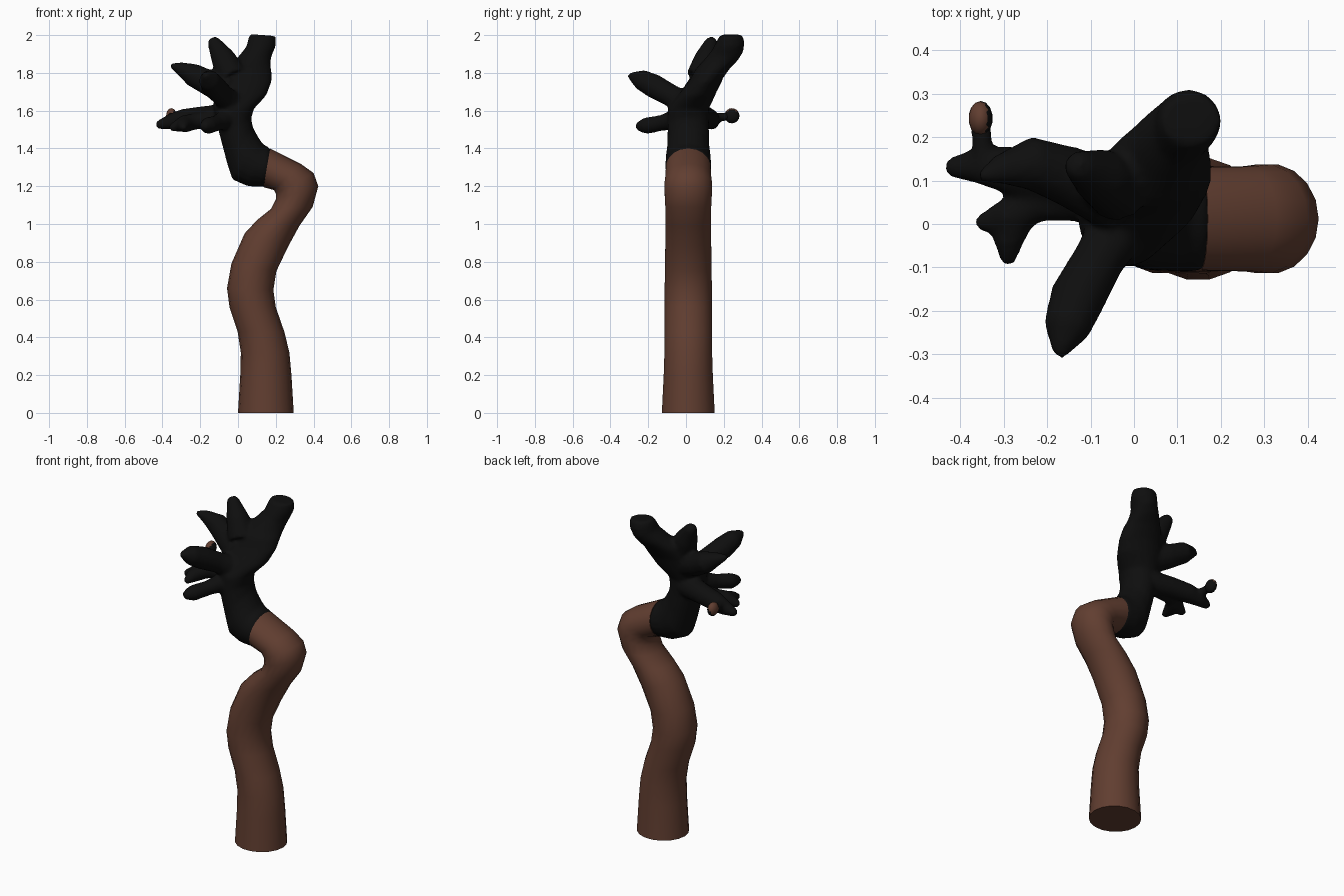
import bpy, bmesh, math
from mathutils import Vector

def material(name, col):
    m = bpy.data.materials.new(name)
    m.diffuse_color = (*col, 1)
    return m

BROWN = material("bark brown", (0.12, 0.048, 0.03))
BLACK = material("charred black", (0.0045, 0.0045, 0.0045))
Y = Vector((0, 1, 0))

def loft(bm, rings, n=18):
    """Bridge ellipses given as (centre, half axis u, half axis v) and cap both ends."""
    loops = []
    for c, u, v in rings:
        loops.append([bm.verts.new(c + u * math.cos(2 * math.pi * i / n)
                                   + v * math.sin(2 * math.pi * i / n)) for i in range(n)])
    for a, b in zip(loops, loops[1:]):
        for i in range(n):
            j = (i + 1) % n
            bm.faces.new((a[i], a[j], b[j], b[i]))
    bm.faces.new(loops[0][::-1])
    bm.faces.new(loops[-1])

def span(xl, zl, xr, zr, ry, y=0.012):
    """Ring defined by its left and right outline points in the front view."""
    return (Vector(((xl + xr) / 2, y, (zl + zr) / 2)),
            Vector(((xr - xl) / 2, 0, (zr - zl) / 2)), Y * ry)

def branch(bm, pts):
    """Round tapering limb through (x, y, z, radius) points with rounded tip."""
    P = [Vector(p[:3]) for p in pts]
    R = [p[3] for p in pts]
    d = (P[-1] - P[-2]).normalized()
    P.append(P[-1] + d * R[-1] * 0.6)
    R.append(R[-1] * 0.6)
    rings = []
    for i, p in enumerate(P):
        t = (P[min(i + 1, len(P) - 1)] - P[max(i - 1, 0)]).normalized()
        q = t.to_track_quat('Z', 'Y')
        rings.append((p, q @ Vector((R[i], 0, 0)), q @ Vector((0, R[i], 0))))
    loft(bm, rings, 12)

def finish(bm, name, mats):
    bmesh.ops.recalc_face_normals(bm, faces=bm.faces[:])
    me = bpy.data.meshes.new(name)
    for f in bm.faces:
        f.smooth = len(f.verts) <= 4
    bm.to_mesh(me)
    bm.free()
    ob = bpy.data.objects.new(name, me)
    bpy.context.collection.objects.link(ob)
    for m in mats:
        me.materials.append(m)
    return ob

# winding trunk
bm = bmesh.new()
loft(bm, [span(*s) for s in [
    (0.0, 0, .295, 0, .142), (.012, .2, .283, .2, .132), (.015, .32, .272, .32, .128),
    (-.002, .43, .245, .43, .127), (-.045, .56, .2, .56, .127), (-.058, .66, .187, .65, .127),
    (-.035, .79, .203, .75, .125), (.035, .95, .265, .88, .123), (.10, 1.02, .325, .99, .122),
    (.175, 1.08, .395, 1.09, .123), (.2, 1.13, .425, 1.2, .127), (.2, 1.16, .4, 1.27, .127),
    (.19, 1.18, .33, 1.32, .122), (.135, 1.195, .17, 1.4, .12)]])
finish(bm, "trunk", [BROWN])

# burnt crown: neck and broad main limb
bm = bmesh.new()
loft(bm, [span(*s) for s in [
    (.17, 1.22, .19, 1.36, .09), (.135, 1.195, .165, 1.405, .122), (.05, 1.2, .13, 1.425, .122),
    (-.03, 1.235, .105, 1.465, .12), (-.055, 1.31, .08, 1.51, .112),
    (-.1, 1.48, .07, 1.56, .11), (-.13, 1.61, .085, 1.61, .11),
    (-.13, 1.68, .15, 1.68, .1, .055), (-.1, 1.76, .178, 1.75, .085, .1),
    (-.06, 1.83, .178, 1.81, .09, .14), (0, 1.885, .172, 1.85, .09, .185),
    (.045, 1.94, .178, 1.89, .085, .22), (.055, 1.985, .2, 1.94, .075, .235),
    (.065, 2.005, .2, 1.995, .06, .24)]])
# side limbs
for pts in [
    [(-.03, .08, 1.78, .08), (-.08, .11, 1.88, .065), (-.13, .135, 1.965, .035)],      # top spike
    [(-.04, .06, 1.7, .08), (-.15, .11, 1.745, .07), (-.24, .14, 1.79, .062),
     (-.31, .125, 1.825, .035), (-.35, .11, 1.838, .015)],                              # upper left
    [(-.03, .0, 1.63, .07), (-.08, -.08, 1.68, .06), (-.13, -.17, 1.73, .065),
     (-.155, -.24, 1.765, .055), (-.17, -.295, 1.785, .02)],                            # upper front
    [(-.05, -.03, 1.56, .06), (-.11, -.13, 1.535, .042), (-.16, -.21, 1.52, .045),
     (-.175, -.245, 1.518, .03)],                                                       # lower front
    [(-.05, .06, 1.57, .07), (-.18, .1, 1.565, .06), (-.29, .125, 1.555, .055),
     (-.36, .135, 1.54, .042), (-.42, .13, 1.525, .024)],                               # lower left
    [(-.1, .06, 1.56, .055), (-.22, .05, 1.545, .045), (-.29, .015, 1.53, .045),
     (-.35, .002, 1.51, .022)],                                                         # fork, outer
    [(-.27, .02, 1.53, .045), (-.29, -.04, 1.52, .036), (-.29, -.085, 1.51, .018)],     # fork, inner
    [(-.34, .13, 1.555, .035), (-.35, .18, 1.565, .024), (-.352, .22, 1.57, .024)],     # bud stalk
]:
    branch(bm, pts)
crown = finish(bm, "crown", [BLACK])
rm = crown.modifiers.new("blend", 'REMESH')
rm.mode = 'VOXEL'
rm.voxel_size = 0.011
rm.use_smooth_shade = True
sm = crown.modifiers.new("soften", 'SMOOTH')
sm.factor = 0.5
sm.iterations = 5

# bud with an unburnt upper outer side
bm = bmesh.new()
bmesh.ops.create_uvsphere(bm, u_segments=14, v_segments=10, radius=1)
for v in bm.verts:
    v.co = Vector((-.353 + v.co.x * .028, .243 + v.co.y * .04, 1.573 + v.co.z * .04))
bm.normal_update()
for f in bm.faces:
    f.material_index = 0 if f.normal.z - 0.8 * f.normal.x > 0.1 else 1
finish(bm, "bud", [BROWN, BLACK])
